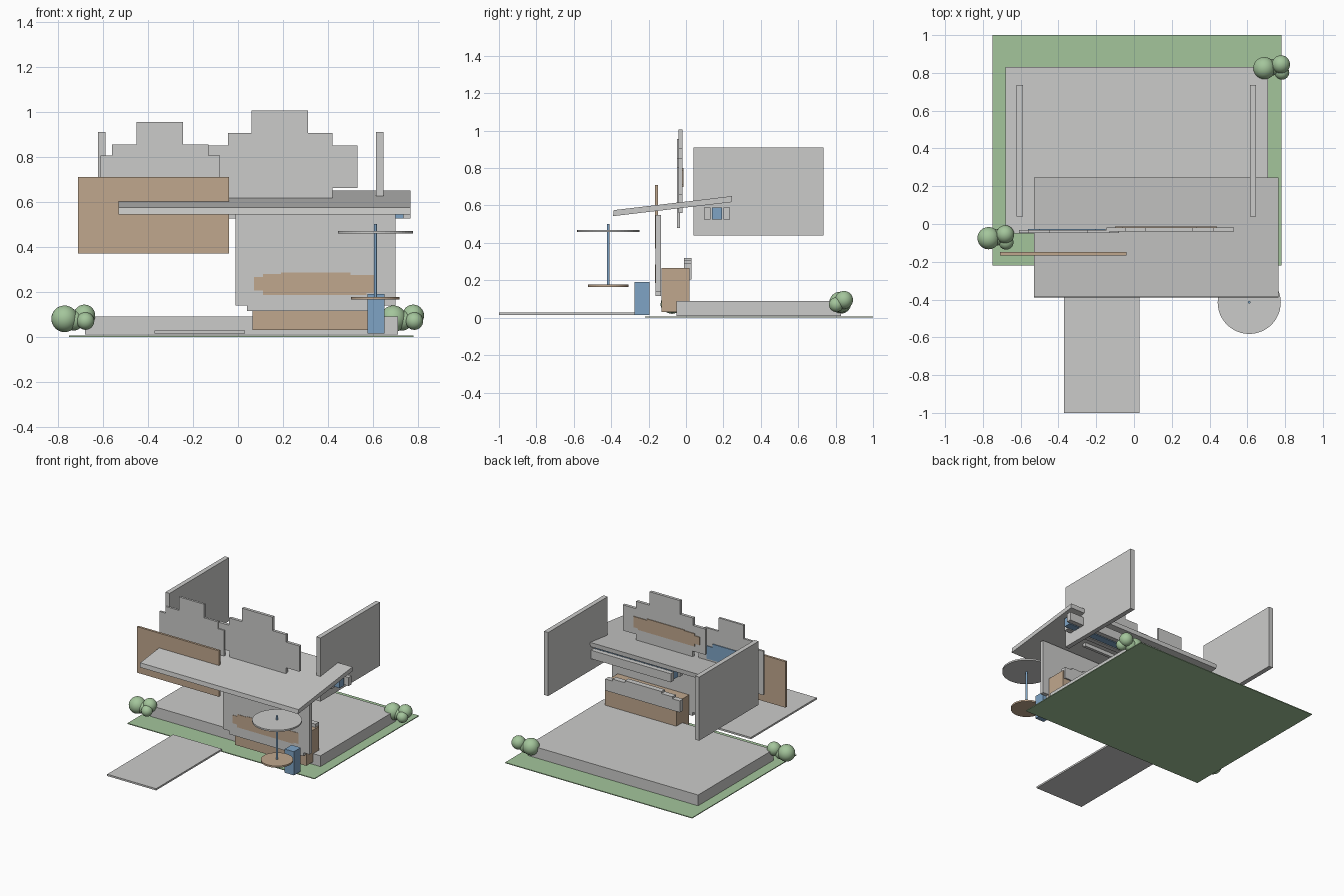
import bpy
import bmesh
import math
from mathutils import Vector

cube = bpy.data.objects.get("Cube")
if cube:
    bpy.data.objects.remove(cube, do_unlink=True)


def material(name, rgb):
    m = bpy.data.materials.new(name)
    m.use_nodes = True
    colour = (*rgb, 1)
    m.diffuse_color = colour
    m.node_tree.nodes["Principled BSDF"].inputs["Base Color"].default_value = colour
    return m


GREY = material("light grey", (0.6, 0.6, 0.59))
GREEN = material("leaf green", (0.37, 0.56, 0.33))
TAN = material("tan", (0.53, 0.39, 0.27))
BLUE = material("soft blue", (0.21, 0.37, 0.56))


def finish(name, bm, mat):
    bmesh.ops.recalc_face_normals(bm, faces=bm.faces)
    mesh = bpy.data.meshes.new(name)
    bm.to_mesh(mesh)
    bm.free()
    mesh.materials.append(mat)
    obj = bpy.data.objects.new(name, mesh)
    bpy.context.collection.objects.link(obj)
    return obj


def prism(name, outline, offset, mat):
    """Extrude a planar outline of 3D points along an offset."""
    bm = bmesh.new()
    face = bm.faces.new([bm.verts.new(p) for p in outline])
    moved = bmesh.ops.extrude_face_region(bm, geom=[face])["geom"]
    verts = [v for v in moved if isinstance(v, bmesh.types.BMVert)]
    bmesh.ops.translate(bm, verts=verts, vec=Vector(offset))
    return finish(name, bm, mat)


def box(name, x, y, z, mat):
    outline = [(x[0], y[0], z[0]), (x[1], y[0], z[0]),
               (x[1], y[1], z[0]), (x[0], y[1], z[0])]
    return prism(name, outline, (0, 0, z[1] - z[0]), mat)


def panel(name, outline, y, mat):
    """Upright panel drawn in x and z with a thickness in y."""
    return prism(name, [(x, y[0], z) for x, z in outline], (0, y[1] - y[0], 0), mat)


def steps(spans, bottom):
    """Stepped skyline: spans run from the widest (x0, x1, top) to the narrowest."""
    left, right = [], []
    z = bottom
    for x0, x1, top in spans:
        left += [(x0, z), (x0, top)]
        right += [(x1, z), (x1, top)]
        z = top
    return left + right[::-1]


def disc(name, centre, radius, z, mat, sides=48):
    ring = [(centre[0] + radius * math.cos(a), centre[1] + radius * math.sin(a), z[0])
            for a in (2 * math.pi * i / sides for i in range(sides))]
    return prism(name, ring, (0, 0, z[1] - z[0]), mat)


# Ground, foundation and path
box("lawn", (-0.75, 0.78), (-0.22, 1.0), (0, 0.006), GREEN)
box("foundation", (-0.68, 0.71), (-0.05, 0.83), (0.01, 0.09), GREY)
box("path", (-0.37, 0.03), (-1.0, -0.23), (0.015, 0.028), GREY)

# Side walls
for side, x in (("right", -0.605), ("left", 0.63)):
    box(side + "_wall", (x - 0.017, x + 0.017), (0.04, 0.735), (0.44, 0.91), GREY)

# Front wall with its painted band
panel("front_wall", [(-0.01, 0.14), (0.04, 0.14), (0.04, 0.115), (0.65, 0.115),
                     (0.65, 0.14), (0.7, 0.14), (0.7, 0.55), (-0.01, 0.55)],
      (-0.163, -0.133), GREY)


def painted_band(name, x, z, y):
    w = [(0, 0.08), (0.04, 0.08), (0.04, 0.095), (0.12, 0.095), (0.12, 0.1),
         (0.43, 0.1), (0.43, 0.09), (0.54, 0.09), (0.54, 0.01), (0.5, 0.01),
         (0.5, 0), (0.04, 0), (0.04, 0.02), (0, 0.02)]
    panel(name, [(x + a, z + b) for a, b in w], y, TAN)


painted_band("front_wall_band", 0.07, 0.185, (-0.166, -0.162))

# Stepped parapets with painted plates behind
panel("right_parapet", steps([(-0.61, -0.08, 0.805), (-0.56, -0.13, 0.855),
                              (-0.45, -0.245, 0.955)], 0.48), (-0.048, -0.032), GREY)
panel("right_parapet_plate", steps([(-0.56, -0.15, 0.725), (-0.5, -0.2, 0.75)], 0.63),
      (-0.033, -0.026), BLUE)
panel("left_parapet", [(-0.04, 0.56), (0.42, 0.56), (0.42, 0.66)]
      + steps([(-0.145, 0.53, 0.85), (-0.045, 0.42, 0.905), (0.06, 0.31, 1.005)],
              0.66)[::-1] + [(-0.04, 0.66)], (-0.04, -0.018), GREY)
painted_band("left_parapet_plate", -0.1, 0.7, (-0.019, -0.013))

# Hanging sign board
box("sign_board", (-0.71, -0.04), (-0.166, -0.149), (0.37, 0.71), TAN)

# Sloping roof and the beams under it
prism("sloping_roof", [(-0.53, -0.39, 0.543), (-0.53, -0.386, 0.575),
                       (-0.53, 0.245, 0.65), (-0.53, 0.243, 0.618)], (1.295, 0, 0), GREY)
box("front_beam", (-0.04, 0.7), (0.095, 0.13), (0.525, 0.588), GREY)
box("middle_beam", (-0.03, 0.735), (0.138, 0.192), (0.525, 0.588), BLUE)
box("back_beam", (-0.04, 0.765), (0.2, 0.235), (0.525, 0.588), GREY)

# Counter with a stepped back rail
box("counter", (0.065, 0.65), (-0.13, 0.02), (0.03, 0.265), TAN)
panel("counter_rail", steps([(0.03, 0.64, 0.29), (0.09, 0.58, 0.305),
                             (0.18, 0.48, 0.32)], 0.205), (-0.01, 0.03), GREY)

# Parasol table and bin
spot = (0.61, -0.415)
disc("parasol", spot, 0.167, (0.458, 0.47), GREY)
disc("parasol_pole", spot, 0.007, (0.17, 0.5), BLUE, 12)
disc("table_top", spot, 0.108, (0.165, 0.177), TAN)
box("bin", (0.575, 0.65), (-0.275, -0.195), (0.015, 0.19), BLUE)

# Round bushes at two opposite corners
for side, bx, by in (("right", -0.77, -0.075), ("left", 0.69, 0.825)):
    bm = bmesh.new()
    for dx, dy, z, r in ((0, 0, 0.08, 0.059), (0.088, 0.02, 0.095, 0.048),
                         (0.093, -0.022, 0.07, 0.039), (0.04, 0.005, 0.072, 0.044)):
        ball = bmesh.ops.create_uvsphere(bm, u_segments=24, v_segments=16, radius=r)
        bmesh.ops.translate(bm, verts=ball["verts"], vec=(bx + dx, by + dy, z))
    for f in bm.faces:
        f.smooth = True
    finish(side + "_bush", bm, GREEN)
